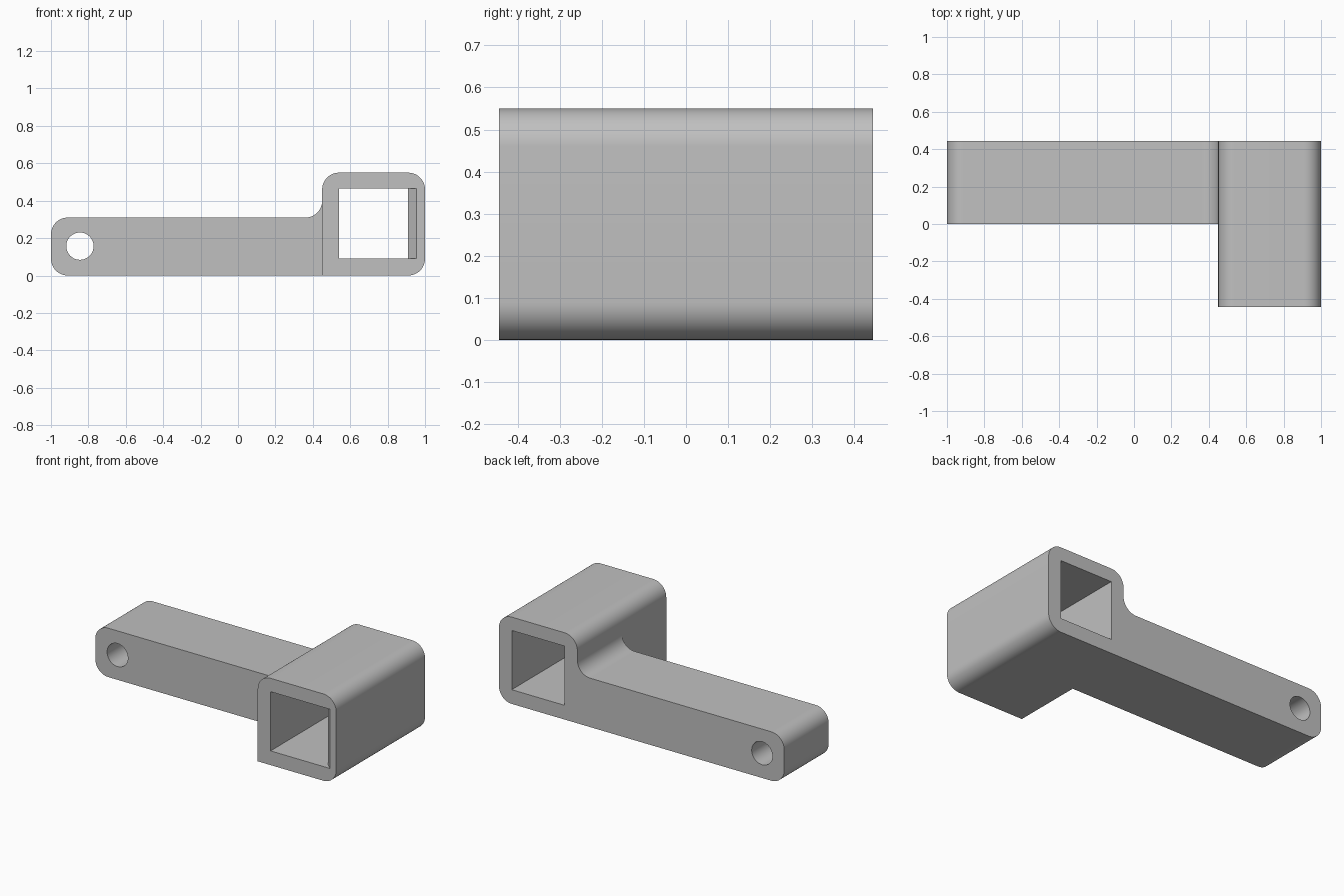
import bpy, bmesh
from math import sin, cos, radians, pi
from mathutils import Vector

if "Cube" in bpy.data.objects:
    bpy.data.objects.remove(bpy.data.objects["Cube"])

HALF = 0.445     # half the depth
R = 0.09         # corner radius
SEG = 12

grey = bpy.data.materials.new("plain_grey")
grey.use_nodes = True
colour = (0.53, 0.53, 0.53, 1)
grey.diffuse_color = colour
grey.node_tree.nodes["Principled BSDF"].inputs["Base Color"].default_value = colour


def arc(cx, cz, r, start, end, n=SEG):
    """Points on an arc in the x-z plane, angles in degrees."""
    angles = [radians(start + (end - start) * i / n) for i in range(n + 1)]
    return [(cx + r * cos(a), cz + r * sin(a)) for a in angles]


def prism(name, outline, direction, depth):
    """Extrude an outline of 3D points along a direction."""
    bm = bmesh.new()
    face = bm.faces.new([bm.verts.new(p) for p in outline])
    out = bmesh.ops.extrude_face_region(bm, geom=[face])
    verts = [v for v in out["geom"] if isinstance(v, bmesh.types.BMVert)]
    bmesh.ops.translate(bm, verts=verts, vec=Vector(direction) * depth)
    bmesh.ops.recalc_face_normals(bm, faces=bm.faces)
    mesh = bpy.data.meshes.new(name)
    bm.to_mesh(mesh)
    bm.free()
    mesh.materials.append(grey)
    obj = bpy.data.objects.new(name, mesh)
    bpy.context.collection.objects.link(obj)
    return obj


def along_y(name, points, y0, y1):
    return prism(name, [(x, y0, z) for x, z in points], (0, 1, 0), y1 - y0)


def combine(target, other, operation):
    """Apply a boolean and discard the helper."""
    mod = target.modifiers.new("combine", 'BOOLEAN')
    mod.operation = operation
    mod.solver = 'EXACT'
    mod.object = other
    bpy.context.view_layer.objects.active = target
    bpy.ops.object.modifier_apply(modifier=mod.name)
    bpy.data.objects.remove(other)


# Square sleeve, rounded on three corners
left, right, top = 0.45, 1.0, 0.55
sleeve = ([(left, 0)]
          + arc(right - R, R, R, -90, 0)
          + arc(right - R, top - R, R, 0, 90)
          + arc(left + R, top - R, R, 90, 180))
bracket = along_y("bracket", sleeve, -HALF, HALF)

# Arm with a rounded end, filleted into the sleeve
arm_top, overlap = 0.31, 0.5
profile = ([(overlap, 0), (overlap, arm_top + R)]
           + arc(left - R, arm_top + R, R, 0, -90)
           + arc(-1 + R, arm_top - R, R, 90, 180)
           + arc(-1 + R, R, R, 180, 270))
combine(bracket, along_y("arm", profile, 0, HALF), 'UNION')

# Square opening, chamfered on one side at the front
x0, x1, z0, z1, bevel, extra = 0.54, 0.91, 0.09, 0.465, 0.045, 0.1
plan = [(x0, -HALF - extra), (x1 + bevel + extra, -HALF - extra),
        (x1, -HALF + bevel), (x1, HALF + extra), (x0, HALF + extra)]
opening = prism("opening", [(x, y, z0) for x, y in plan], (0, 0, 1), z1 - z0)
combine(bracket, opening, 'DIFFERENCE')

# Pin hole near the arm's end
pin = arc(-0.845, 0.157, 0.073, 0, 360, 48)[:-1]
combine(bracket, along_y("pin_hole", pin, -extra, HALF + extra), 'DIFFERENCE')

# Smooth the curves, keep the edges sharp
bpy.ops.object.select_all(action='DESELECT')
bracket.select_set(True)
bpy.context.view_layer.objects.active = bracket
bpy.ops.object.shade_smooth_by_angle(angle=pi / 6)
